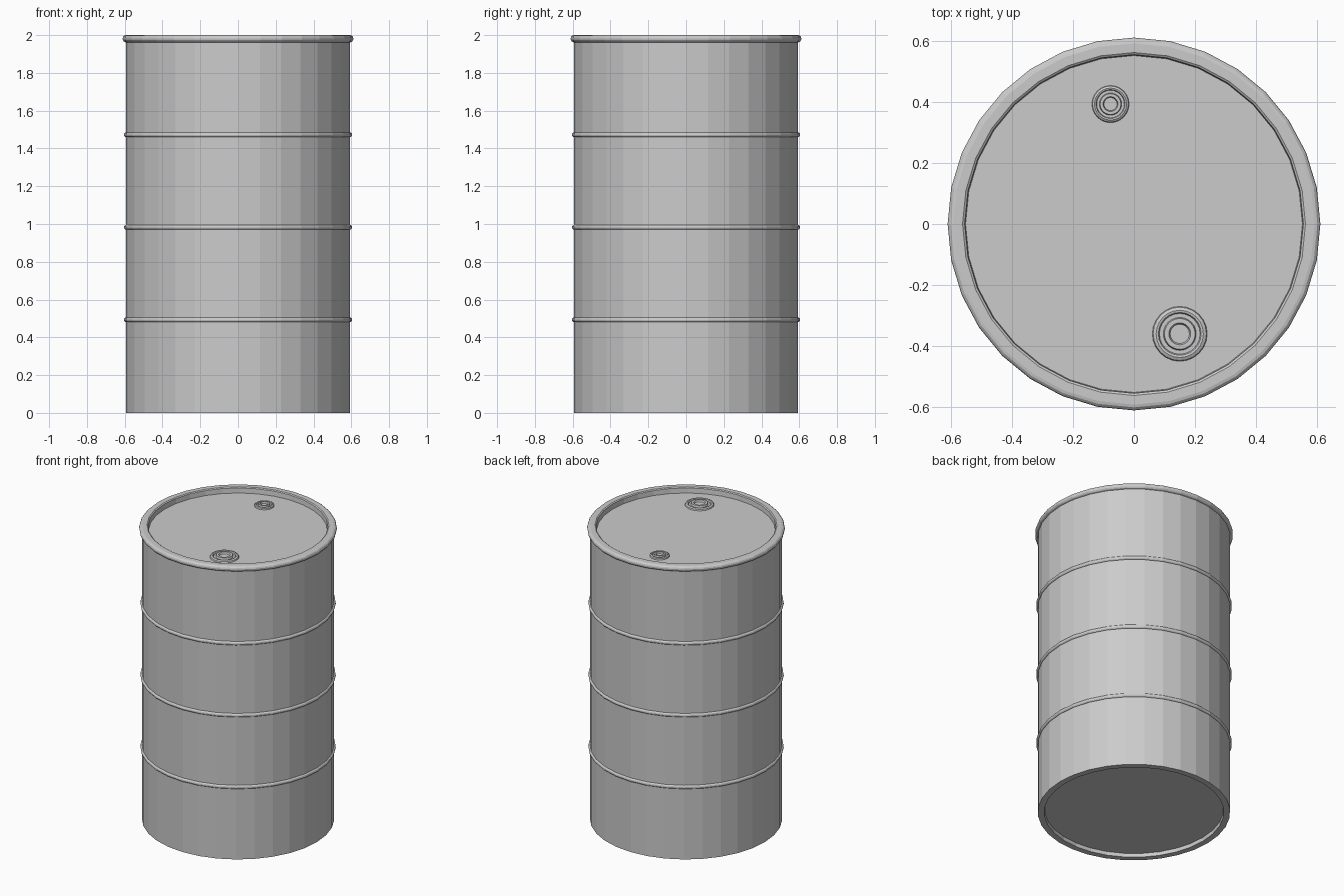
import bpy
import math

cube = bpy.data.objects.get("Cube")
if cube:
    bpy.data.objects.remove(cube, do_unlink=True)

SIDES = 32

steel = bpy.data.materials.new("grey_steel")
steel.use_nodes = True
colour = (0.6, 0.6, 0.6, 1)
steel.diffuse_color = colour
steel.node_tree.nodes["Principled BSDF"].inputs["Base Color"].default_value = colour


def lathe(name, profile, centre=(0, 0, 0), sides=SIDES, closed=False):
    """Revolve (radius, height) points about z; radius 0 makes a pole."""
    verts, rings, faces = [], [], []
    for r, z in profile:
        count = sides if r > 0 else 1
        rings.append([len(verts) + i % count for i in range(sides)])
        for i in range(count):
            a = math.tau * i / sides
            verts.append((r * math.cos(a), r * math.sin(a), z))
    pairs = list(zip(rings, rings[1:]))
    if closed:
        pairs.append((rings[-1], rings[0]))
    for low, high in pairs:
        for i in range(sides):
            j = (i + 1) % sides
            quad = [low[i], low[j], high[j], high[i]]
            faces.append(list(dict.fromkeys(quad)))
    mesh = bpy.data.meshes.new(name)
    mesh.from_pydata(verts, [], faces)
    mesh.materials.append(steel)
    obj = bpy.data.objects.new(name, mesh)
    obj.location = centre
    bpy.context.collection.objects.link(obj)
    return obj


def arc(r, z, width, height, start, end, steps):
    """Points along an elliptical arc, angles in degrees."""
    angles = [math.radians(start + (end - start) * i / steps) for i in range(steps + 1)]
    return [(r + width * math.cos(a), z + height * math.sin(a)) for a in angles]


# Drum shell: recessed base, straight wall, rolled top rim, recessed lid
LID = 1.962
shell = [(0, 0.025), (0.553, 0.025), (0.555, 0), (0.594, 0), (0.594, 1.962)]
shell += arc(0.592, 1.981, 0.019, 0.019, -80, 90, 6)
shell += [(0.562, 2.0), (0.555, 1.995), (0.552, LID), (0, LID)]
lathe("drum_shell", shell)

# Rolling hoops
for name, z in (("lower", 0.493), ("middle", 0.982), ("upper", 1.472)):
    lathe(name + "_hoop", arc(0.592, z, 0.012, 0.013, -90, 90, 6), closed=True)


# Bungs: raised collar, shallow groove and stepped plug with a socket
def bung(name, x, y, r):
    h = 0.016
    profile = [(r, 0), (r * 0.97, h * 0.5), (r * 0.86, h * 0.8), (r * 0.78, h * 0.7),
               (r * 0.74, h * 0.2), (r * 0.6, h * 0.2), (r * 0.56, h), (r * 0.4, h),
               (r * 0.35, h * 0.3), (0, h * 0.3)]
    lathe(name, profile, (x, y, LID), sides=24)


bung("large_bung", 0.15, -0.36, 0.09)
bung("small_bung", -0.077, 0.393, 0.061)
